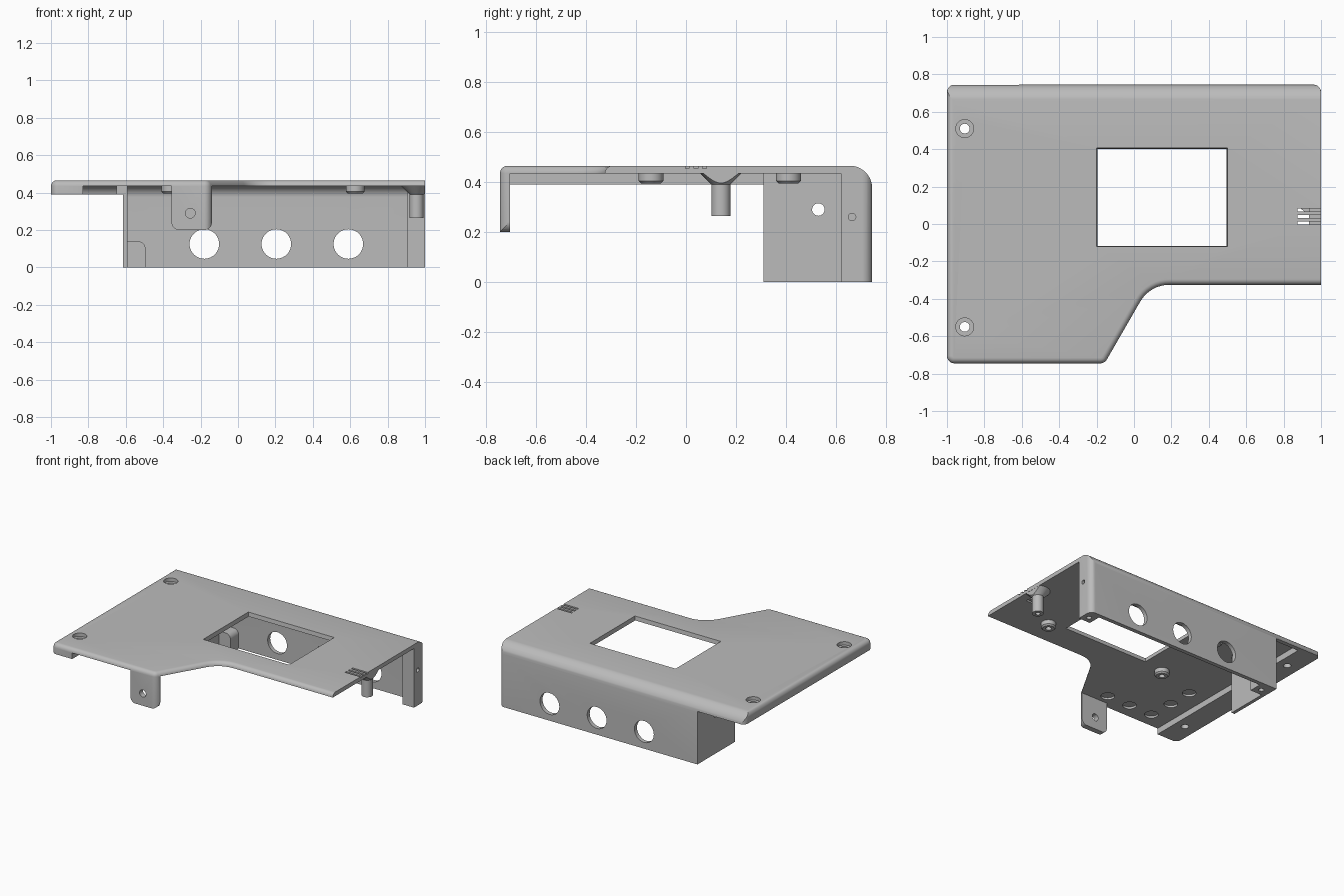
import bpy, bmesh, math
from mathutils import Vector, Matrix

if "Cube" in bpy.data.objects:
    bpy.data.objects.remove(bpy.data.objects["Cube"])

grey = bpy.data.materials.new("plain_grey")
grey.use_nodes = True
colour = (0.5, 0.5, 0.5, 1)
grey.diffuse_color = colour
grey.node_tree.nodes["Principled BSDF"].inputs["Base Color"].default_value = colour


def make(name, bm):
    bmesh.ops.recalc_face_normals(bm, faces=bm.faces)
    mesh = bpy.data.meshes.new(name)
    bm.to_mesh(mesh)
    bm.free()
    ob = bpy.data.objects.new(name, mesh)
    bpy.context.collection.objects.link(ob)
    return ob


def rounded(corners, steps=8):
    """Closed 2D outline from (a, b, radius) corners."""
    pts = []
    for i, (a, b, r) in enumerate(corners):
        p = Vector((a, b))
        if not r:
            pts.append(p)
            continue
        u = (Vector(corners[i - 1][:2]) - p).normalized()
        v = (Vector(corners[(i + 1) % len(corners)][:2]) - p).normalized()
        half = u.angle(v) / 2
        centre = p + (u + v).normalized() * r / math.sin(half)
        start = p + u * r / math.tan(half) - centre
        end = p + v * r / math.tan(half) - centre
        pts += [centre + start.lerp(end, k / steps).normalized() * r for k in range(steps + 1)]
    return pts


def prism_bm(pts, axis, lo, hi):
    place = {"x": lambda a, b: (lo, a, b), "y": lambda a, b: (a, lo, b), "z": lambda a, b: (a, b, lo)}[axis]
    bm = bmesh.new()
    face = bm.faces.new([bm.verts.new(place(*p)) for p in pts])
    moved = bmesh.ops.extrude_face_region(bm, geom=[face])["geom"]
    shift = Vector([(hi - lo) if c == axis else 0 for c in "xyz"])
    bmesh.ops.translate(bm, vec=shift, verts=[g for g in moved if isinstance(g, bmesh.types.BMVert)])
    return bm


def prism(name, pts, axis, lo, hi):
    return make(name, prism_bm(pts, axis, lo, hi))


def box(name, x, y, z):
    return prism(name, [(x[0], y[0]), (x[1], y[0]), (x[1], y[1]), (x[0], y[1])], "z", *z)


def rod(axis, a, b, r, lo, hi, n=40):
    ring = [(a + r * math.cos(k * math.tau / n), b + r * math.sin(k * math.tau / n)) for k in range(n)]
    return prism("hole_cutter", ring, axis, lo, hi)


def lathe(name, profile, x, y):
    bm = bmesh.new()
    vs = [bm.verts.new((r, 0, z)) for r, z in profile]
    es = [bm.edges.new(e) for e in zip(vs, vs[1:])]
    bmesh.ops.spin(bm, geom=vs + es, cent=(0, 0, 0), axis=(0, 0, 1), angle=math.tau, steps=32)
    bmesh.ops.remove_doubles(bm, verts=bm.verts, dist=1e-5)
    bmesh.ops.translate(bm, vec=(x, y, 0), verts=bm.verts)
    return make(name, bm)


def combine(target, other, op):
    mod = target.modifiers.new("combine", "BOOLEAN")
    mod.operation, mod.solver, mod.object = op, "EXACT", other
    bpy.context.view_layer.objects.active = target
    bpy.ops.object.modifier_apply(modifier=mod.name)
    bpy.data.objects.remove(other)


# Overall outer form: plan outline with a rounded top rim
TOP = 0.465
plan = rounded([(1, -0.325, 0), (1, 0.745, 0.04), (-1, 0.745, 0.04), (-1, -0.745, 0.04),
                (-0.157, -0.745, 0.04), (0.085, -0.325, 0.18)])
bm = prism_bm(plan, "z", -0.2, TOP)
rim = [e for e in bm.edges if all(v.co.z > TOP - 0.001 for v in e.verts)
       and not all(v.co.x > 0.999 for v in e.verts)]
bmesh.ops.bevel(bm, geom=rim, offset=0.03, segments=5, profile=0.5, affect="EDGES")
outer_form = make("outer_form", bm)

# Side profile of the form, with the big rounded rear edge
side_form = prism("side_form", rounded([(-1, 0, 0), (0.7455, 0, 0), (0.7455, TOP + 0.0005, 0.09),
                                        (-1, TOP + 0.0005, 0)], 12), "x", -1.2, 1.2)

# Top plate and rear wall in one bent sheet, oversize until trimmed by the forms
sheet = rounded([(-0.9, 0.435, 0), (0.715, 0.435, 0.06), (0.715, -0.1, 0), (0.9, -0.1, 0),
                 (0.9, 0.6, 0), (-0.9, 0.6, 0)], 12)
shell = prism("cover_shell", sheet, "x", -1.1, 1.1)

# Screw pad along the right edge, side wall, rear corner block, low corner boss, front tab
additions = [
    box("screw_pad", (-1.05, -0.83), (-0.85, 0.8), (0.3, 0.55)),
    box("side_wall", (-0.65, -0.59), (0.31, 0.8), (-0.05, 0.5)),
    box("corner_block", (0.905, 1.05), (0.62, 0.8), (-0.05, 0.5)),
    prism("corner_boss", rounded([(-0.6, -0.05, 0), (-0.495, -0.05, 0), (-0.495, 0.14, 0.04),
                                  (-0.6, 0.14, 0)]), "y", 0.62, 0.78),
    prism("front_tab", rounded([(-0.355, 0.2, 0.04), (-0.14, 0.2, 0.04), (-0.14, 0.5, 0),
                                (-0.355, 0.5, 0)]), "y", -0.8, -0.705),
]
for part in additions:
    combine(shell, part, "UNION")
combine(shell, outer_form, "INTERSECT")
combine(shell, side_form, "INTERSECT")

# Clear the space under the overhanging right end
cuts = [box("overhang_cutter", (-1.3, -0.615), (-1, 1), (-0.3, 0.39))]

# Window with slightly tapered sides
bm = prism_bm([(-0.355, -0.268), (0.355, -0.268), (0.355, 0.268), (-0.355, 0.268)], "z", 0.4, 0.5)
for v in bm.verts:
    if v.co.z < 0.45:
        v.co.x *= 0.96
        v.co.y *= 0.95
bmesh.ops.translate(bm, vec=(0.15, 0.143, 0), verts=bm.verts)
cuts.append(make("window_cutter", bm))

# Rear connector holes
cuts += [rod("y", x, 0.125, 0.079, 0.6, 0.9) for x in (-0.18, 0.205, 0.59)]

# Counterbored screw holes
bore = [(0, 0.3), (0.026, 0.3), (0.026, 0.44), (0.048, 0.44), (0.048, 0.5), (0, 0.5)]
cuts += [lathe("screw_cutter", bore, -0.905, y) for y in (0.51, -0.55)]

# Holes in the side wall, corner block and front tab
cuts += [rod("x", 0.53, 0.29, 0.025, -0.7, -0.5),
         rod("x", 0.665, 0.26, 0.015, 0.95, 1.1),
         rod("y", -0.255, 0.29, 0.026, -0.9, -0.6)]

# Pilot holes under the rear corners
cuts += [rod("z", x, 0.67, 0.018, -0.1, 0.08) for x in (-0.545, 0.955)]

# Shallow round recesses under the plate
spots = [(-0.3, -0.63), (-0.49, -0.63), (-0.68, -0.63), (-0.69, -0.44), (-0.69, -0.25)]
cuts += [rod("z", x, y, 0.046, 0.4, 0.45) for x, y in spots]

# Vent slots running out to the left edge
for y in (0.005, 0.04, 0.075):
    span = (y - 0.008, y + 0.008)
    cuts.append(box("vent_cutter", (0.875, 0.935), span, (0.4, 0.5)))
    cuts.append(box("groove_cutter", (0.93, 1.1), span, (0.455, 0.5)))
for cutter in cuts:
    combine(shell, cutter, "DIFFERENCE")

# Four mounting bosses around the window
boss = [(0, 0.42), (0.02, 0.42), (0.02, 0.395), (0.04, 0.395), (0.05, 0.405), (0.05, 0.437), (0, 0.437)]
parts = [shell]
for x in (-0.36, 0.627):
    for y in (-0.14, 0.41):
        parts.append(lathe("mounting_boss", boss, x, y))

# Flared post near the left edge
flare = [(0, 0.3), (0.016, 0.3), (0.016, 0.265), (0.038, 0.265), (0.038, 0.39), (0.085, 0.437), (0, 0.437)]
post = lathe("flared_post", flare, 0.955, 0.14)
combine(post, box("post_trim", (0.5, 0.999), (-0.2, 0.5), (0, 1)), "INTERSECT")
parts.append(post)

# Colour and shading
bpy.ops.object.select_all(action="DESELECT")
for ob in parts:
    ob.data.materials.clear()
    ob.data.materials.append(grey)
    ob.select_set(True)
bpy.context.view_layer.objects.active = shell
bpy.ops.object.shade_smooth_by_angle(angle=math.radians(30))
